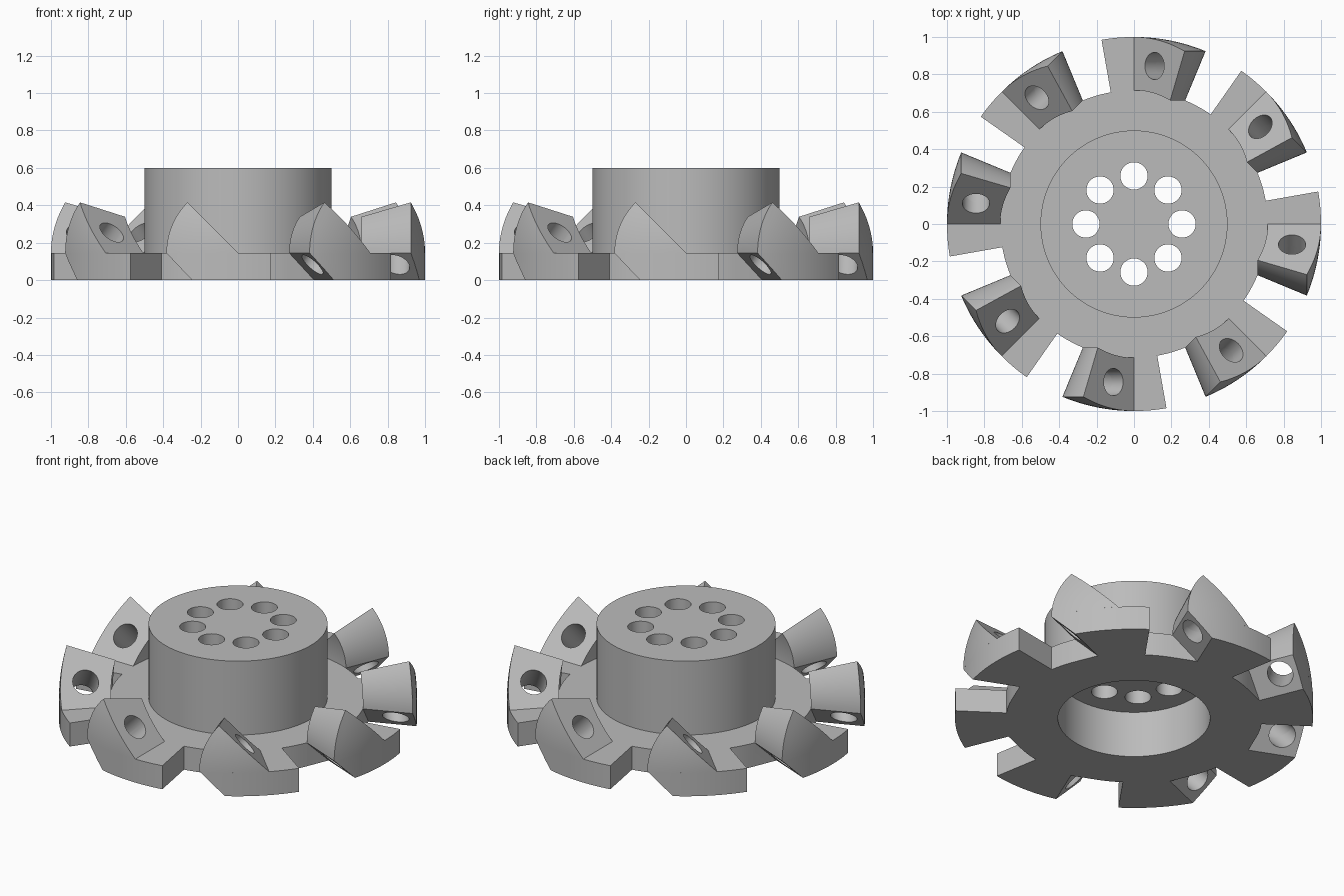
import bpy, bmesh
from math import radians, sin, cos, pi
from mathutils import Matrix, Vector

old = bpy.data.objects.get("Cube")
if old:
    bpy.data.objects.remove(old, do_unlink=True)

TEETH = 8
R_OUT, R_IN = 1.0, 0.715
DISC_H, HUB_H = 0.145, 0.6
HOLE_R = 0.073
SPAN, BACK = 22.5, 10.0     # tooth extent to each side of its radial line, degrees

steel = bpy.data.materials.new("steel_grey")
steel.use_nodes = True
grey = (0.5, 0.5, 0.5, 1)
steel.diffuse_color = grey
steel.node_tree.nodes["Principled BSDF"].inputs["Base Color"].default_value = grey


def make(name, bm):
    bmesh.ops.recalc_face_normals(bm, faces=bm.faces)
    mesh = bpy.data.meshes.new(name)
    bm.to_mesh(mesh)
    bm.free()
    mesh.materials.append(steel)
    obj = bpy.data.objects.new(name, mesh)
    bpy.context.collection.objects.link(obj)
    return obj


def loft(bm, loops):
    """Closed solid through equally long point loops."""
    rings = [[bm.verts.new(p) for p in loop] for loop in loops]
    n = len(rings[0])
    for a, b in zip(rings, rings[1:]):
        for i in range(n):
            bm.faces.new((a[i], a[(i + 1) % n], b[(i + 1) % n], b[i]))
    bm.faces.new(rings[0])
    bm.faces.new(rings[-1])


def cylinder(bm, radius, depth, matrix, segments):
    bmesh.ops.create_cone(bm, cap_ends=True, segments=segments, radius1=radius,
                          radius2=radius, depth=depth, matrix=matrix)


def activate(obj):
    bpy.ops.object.select_all(action='DESELECT')
    obj.select_set(True)
    bpy.context.view_layer.objects.active = obj


def cut(obj, cutter):
    mod = obj.modifiers.new("cut", 'BOOLEAN')
    mod.operation = 'DIFFERENCE'
    mod.solver = 'EXACT'
    mod.object = cutter
    activate(obj)
    bpy.ops.object.modifier_apply(modifier=mod.name)


def polar(r, degrees, z=0.0):
    """Point measured clockwise from the front radial line."""
    a = radians(degrees)
    return Vector((-r * sin(a), -r * cos(a), z))


def arc(r, start, end, steps):
    return [polar(r, start + (end - start) * i / steps) for i in range(steps + 1)]


turns = [Matrix.Rotation(2 * pi * k / TEETH, 4, 'Z') for k in range(TEETH)]

# Notched disc
outline = []
for k in range(TEETH):
    base = -k * 360 / TEETH
    outline += arc(R_OUT, base + SPAN, base - BACK, 12)
    outline += arc(R_IN, base - BACK, base - SPAN, 5)
bm = bmesh.new()
loft(bm, [outline, [p + Vector((0, 0, DISC_H)) for p in outline]])
bmesh.ops.remove_doubles(bm, verts=bm.verts, dist=1e-5)
disc = make("notched_disc", bm)

# Hub
bm = bmesh.new()
cylinder(bm, 0.5, HUB_H - DISC_H, Matrix.Translation((0, 0, (HUB_H + DISC_H) / 2)), 96)
hub = make("hub", bm)

# Raised teeth: a flat sector swept upwards about its radial line
sector = arc(R_IN, 0, SPAN, 10) + arc(R_OUT, SPAN, 0, 10)
lift = Matrix.Translation((0, 0, DISC_H))
loops = [[lift @ Matrix.Rotation(radians(45 * i / 12), 4, 'Y') @ p for p in sector]
         for i in range(13)]
teeth = []
for k, turn in enumerate(turns):
    bm = bmesh.new()
    loft(bm, loops)
    bmesh.ops.remove_doubles(bm, verts=bm.verts, dist=1e-5)
    bm.transform(turn)
    teeth.append(make(f"tooth_{k + 1}", bm))

# Cutter for the sloping underside of each tooth
u = polar(1, SPAN)
q = Vector((u.y, -u.x, 0))
wedge = [(0.05, DISC_H + 0.05), (0.05, -0.05), (-DISC_H - 0.05, -0.05)]
bm = bmesh.new()
for turn in turns:
    loft(bm, [[turn @ (u * r + q * s + Vector((0, 0, z))) for s, z in wedge]
              for r in (R_IN, 1.1)])
undercut = make("undercut_cutter", bm)

# Cutter for the slanted holes through the teeth
bm = bmesh.new()
slant = Matrix.Translation((-0.11, -0.845, 0.255)) @ Matrix.Rotation(radians(45), 4, 'Y')
for turn in turns:
    cylinder(bm, HOLE_R, 1.0, turn @ slant, 32)
tooth_holes = make("tooth_hole_cutter", bm)

# Cutters for the bore and the bolt circle
bm = bmesh.new()
cylinder(bm, 0.425, 0.485, Matrix.Translation((0, 0, 0.0425)), 96)
bore = make("bore_cutter", bm)
bm = bmesh.new()
for turn in turns:
    cylinder(bm, HOLE_R, 1.0, turn @ Matrix.Translation((0, -0.257, 0.5)), 32)
bolts = make("bolt_hole_cutter", bm)

for cutter in (undercut, tooth_holes, bore):
    cut(disc, cutter)
for cutter in (bore, bolts):
    cut(hub, cutter)
for tooth in teeth:
    cut(tooth, tooth_holes)
for cutter in (undercut, tooth_holes, bore, bolts):
    bpy.data.objects.remove(cutter, do_unlink=True)

for obj in [disc, hub] + teeth:
    activate(obj)
    bpy.ops.object.shade_smooth_by_angle(angle=radians(30))
